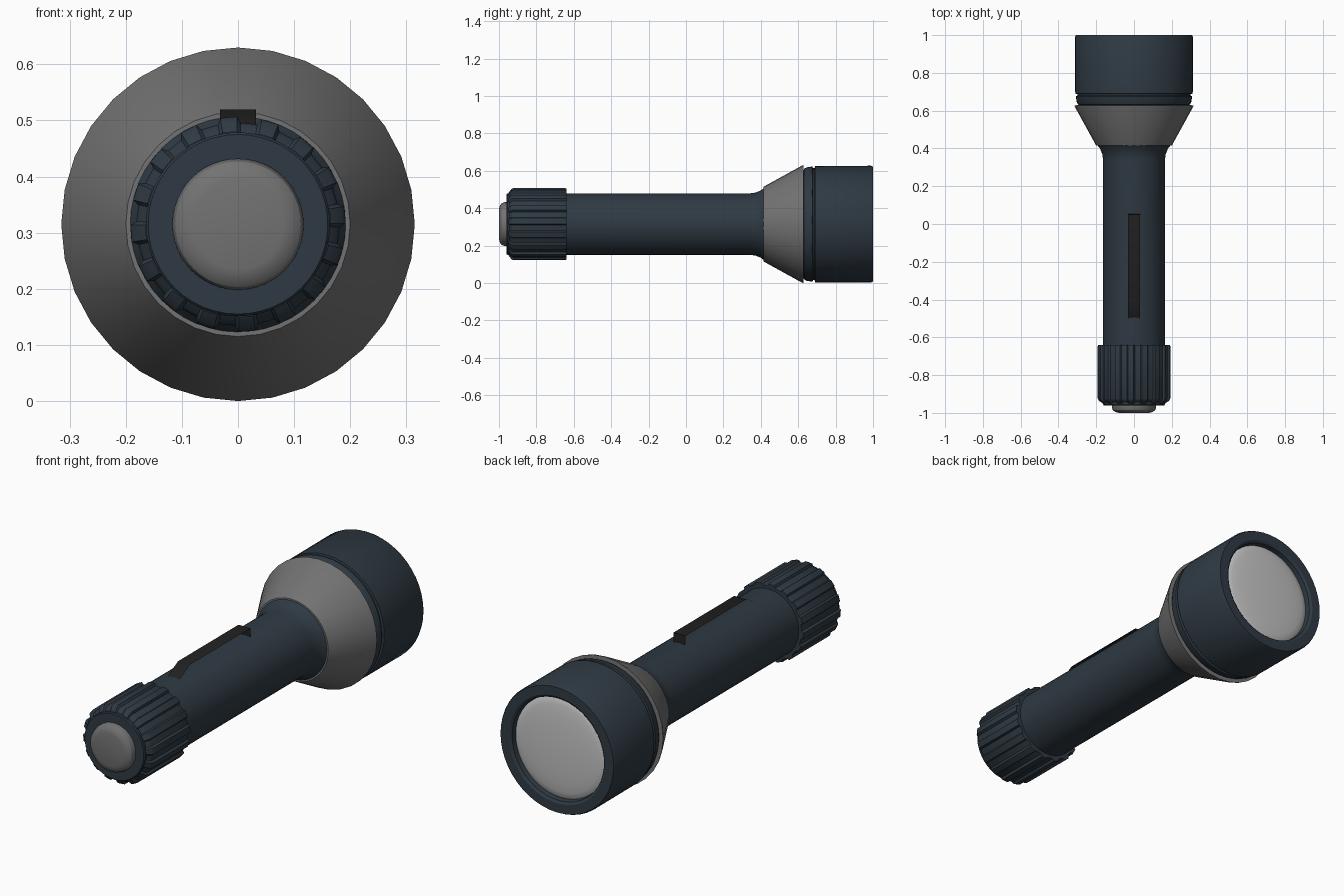
import bpy, bmesh, math
from mathutils import Vector

if "Cube" in bpy.data.objects:
    bpy.data.objects.remove(bpy.data.objects["Cube"])

AXIS_Z = 0.315


def material(name, colour):
    m = bpy.data.materials.new(name)
    m.use_nodes = True
    m.diffuse_color = (*colour, 1)
    bsdf = m.node_tree.nodes["Principled BSDF"]
    bsdf.inputs["Base Color"].default_value = (*colour, 1)
    bsdf.inputs["Roughness"].default_value = 0.6
    return m


navy = material("dark blue plastic", (0.028, 0.042, 0.056))
grey = material("mid grey", (0.17, 0.17, 0.17))
pale = material("pale lens", (0.55, 0.55, 0.55))
black = material("black rubber", (0.015, 0.015, 0.015))


def finish(name, bm, mat, angle=30):
    bmesh.ops.remove_doubles(bm, verts=bm.verts, dist=1e-5)
    bmesh.ops.recalc_face_normals(bm, faces=bm.faces)
    mesh = bpy.data.meshes.new(name)
    bm.to_mesh(mesh)
    bm.free()
    mesh.materials.append(mat)
    ob = bpy.data.objects.new(name, mesh)
    bpy.context.collection.objects.link(ob)
    bpy.ops.object.select_all(action="DESELECT")
    bpy.context.view_layer.objects.active = ob
    ob.select_set(True)
    bpy.ops.object.shade_smooth_by_angle(angle=math.radians(angle))
    return ob


def lathe(name, profile, mat, steps=48):
    """Turn a list of (y, radius) points around the long axis."""
    bm = bmesh.new()
    verts = [bm.verts.new((0, y, AXIS_Z + r)) for y, r in profile]
    edges = [bm.edges.new(pair) for pair in zip(verts, verts[1:])]
    bmesh.ops.spin(bm, geom=verts + edges, cent=(0, 0, AXIS_Z), axis=(0, 1, 0),
                   angle=math.tau, steps=steps)
    return finish(name, bm, mat)


# Handle tube, flaring where it meets the collar
lathe("handle_tube", [(-0.96, 0), (-0.96, 0.16), (-0.955, 0.164), (0.34, 0.164),
                      (0.37, 0.168), (0.4, 0.18), (0.425, 0.2)], navy)

# Tail button with a rounded edge
lathe("tail_button", [(-0.95, 0.117), (-0.97, 0.117), (-0.985, 0.112),
                      (-0.995, 0.1), (-1, 0.08), (-1, 0)], grey)

# Conical collar with a thin rim
lathe("collar", [(0.415, 0.16), (0.415, 0.2), (0.62, 0.313), (0.628, 0.315),
                 (0.63, 0.28)], grey, 32)

# Head: neck ring, groove and hollow bezel
lathe("head", [(0.625, 0.28), (0.632, 0.296), (0.645, 0.303), (0.675, 0.308),
               (0.68, 0.3), (0.688, 0.3), (0.69, 0.311), (0.99, 0.312),
               (1, 0.307), (1, 0.262), (0.992, 0.25), (0.965, 0.246)], navy)

# Shallow domed lens
lathe("lens", [(0.968 + 0.022 * math.cos(a * math.pi / 12), 0.247 * math.sin(a * math.pi / 12))
               for a in range(7)], pale)

# Ribbed tail grip, extruded from a toothed outline
TEETH, BASE, TIP = 16, 0.181, 0.192
outline = []
for i in range(TEETH):
    mid = math.radians(5) + math.tau * i / TEETH
    for offset, r in ((-6.5, BASE), (-4.5, TIP), (4.5, TIP), (6.5, BASE)):
        outline.append((mid + math.radians(offset), r))
bm = bmesh.new()
rings = []
for y, scale in ((-0.95, 0.86), (-0.935, 0.97), (-0.925, 1), (-0.645, 1), (-0.64, 0.99), (-0.64, 0.85)):
    rings.append([bm.verts.new((math.cos(a) * r * scale, y, AXIS_Z + math.sin(a) * r * scale))
                  for a, r in outline])
for near, far in zip(rings, rings[1:]):
    for i in range(len(outline)):
        j = (i + 1) % len(outline)
        bm.faces.new((near[i], near[j], far[j], far[i]))
finish("tail_grip", bm, navy)

# Switch strip on top, ramped at its front end and open along its sides
bm = bmesh.new()
rows = [[bm.verts.new(Vector((x, y, z))) for x in (-0.032, 0.032)]
        for y, z in ((-0.5, 0.476), (-0.42, 0.52), (0.05, 0.52), (0.052, 0.476))]
for a, b in zip(rows, rows[1:]):
    bm.faces.new((a[0], a[1], b[1], b[0]))
finish("switch_strip", bm, black)
